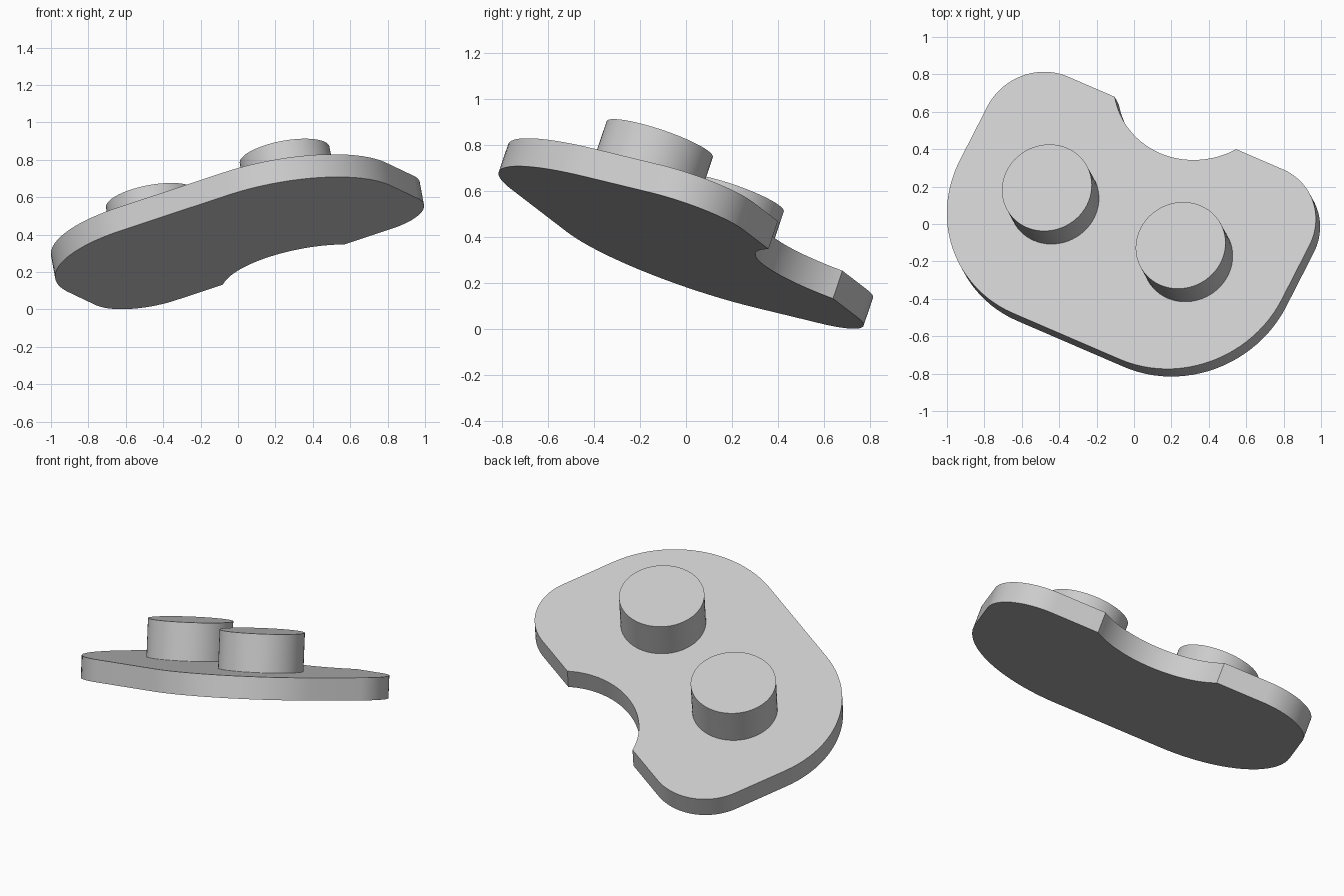
import bpy
import bmesh
from math import sin, cos, pi, radians, asin
from mathutils import Matrix, Vector

cube = bpy.data.objects.get("Cube")
if cube:
    bpy.data.objects.remove(cube, do_unlink=True)

# One flat colour
grey = bpy.data.materials.new("light grey")
grey.use_nodes = True
colour = (0.6, 0.6, 0.6, 1)
grey.diffuse_color = colour
grey.node_tree.nodes["Principled BSDF"].inputs["Base Color"].default_value = colour

# Tilted frame: the plate's top surface is its local z = 0
normal = Vector((-0.173, 0.315, 0.933)).normalized()
along = Vector((0.879, -0.379, 0.291))
along = (along - normal * along.dot(normal)).normalized()
across = normal.cross(along)
frame = Matrix((along, across, normal)).transposed().to_4x4()
frame.translation = (-0.07, -0.03, 0.5)

HALF_W, HALF_D, THICK = 0.98, 0.655, 0.13
SMALL_R, LARGE_R = 0.325, 0.655
NOTCH_HALF, NOTCH_R = 0.37, 0.462
STUD_X, STUD_R, STUD_H = 0.407, 0.244, 0.222


def arc(cx, cy, r, start, end, steps=24):
    angles = [start + (end - start) * i / steps for i in range(steps + 1)]
    return [(cx + r * cos(a), cy + r * sin(a)) for a in angles]


def extrude_profile(name, points, bottom, top):
    bm = bmesh.new()
    face = bm.faces.new([bm.verts.new((x, y, bottom)) for x, y in points])
    ext = bmesh.ops.extrude_face_region(bm, geom=[face])["geom"]
    raised = [g for g in ext if isinstance(g, bmesh.types.BMVert)]
    bmesh.ops.translate(bm, verts=raised, vec=(0, 0, top - bottom))
    bmesh.ops.recalc_face_normals(bm, faces=bm.faces)
    mesh = bpy.data.meshes.new(name)
    bm.to_mesh(mesh)
    bm.free()
    mesh.materials.append(grey)
    obj = bpy.data.objects.new(name, mesh)
    bpy.context.collection.objects.link(obj)
    obj.matrix_world = frame
    bpy.ops.object.select_all(action="DESELECT")
    obj.select_set(True)
    bpy.context.view_layer.objects.active = obj
    bpy.ops.object.shade_smooth_by_angle(angle=radians(30))
    return obj


# Plate: half outline from the bottom edge to the notch corner, then mirrored
right = arc(HALF_W - LARGE_R, LARGE_R - HALF_D, LARGE_R, -pi / 2, 0)
right += arc(HALF_W - SMALL_R, HALF_D - SMALL_R, SMALL_R, 0, pi / 2)
left = [(-x, y) for x, y in reversed(right)]

# Concave notch in the back edge
half_angle = asin(NOTCH_HALF / NOTCH_R)
notch_y = HALF_D + NOTCH_R * cos(half_angle)
notch = arc(0, notch_y, NOTCH_R, -pi / 2 + half_angle, -pi / 2 - half_angle, 40)
extrude_profile("plate", right + notch + left, -THICK, 0)

# Two round studs on the top surface
for name, side in (("left_stud", 1), ("right_stud", -1)):
    circle = arc(side * STUD_X, 0, STUD_R, 0, 2 * pi, 64)[:-1]
    extrude_profile(name, circle, -0.01, STUD_H)
